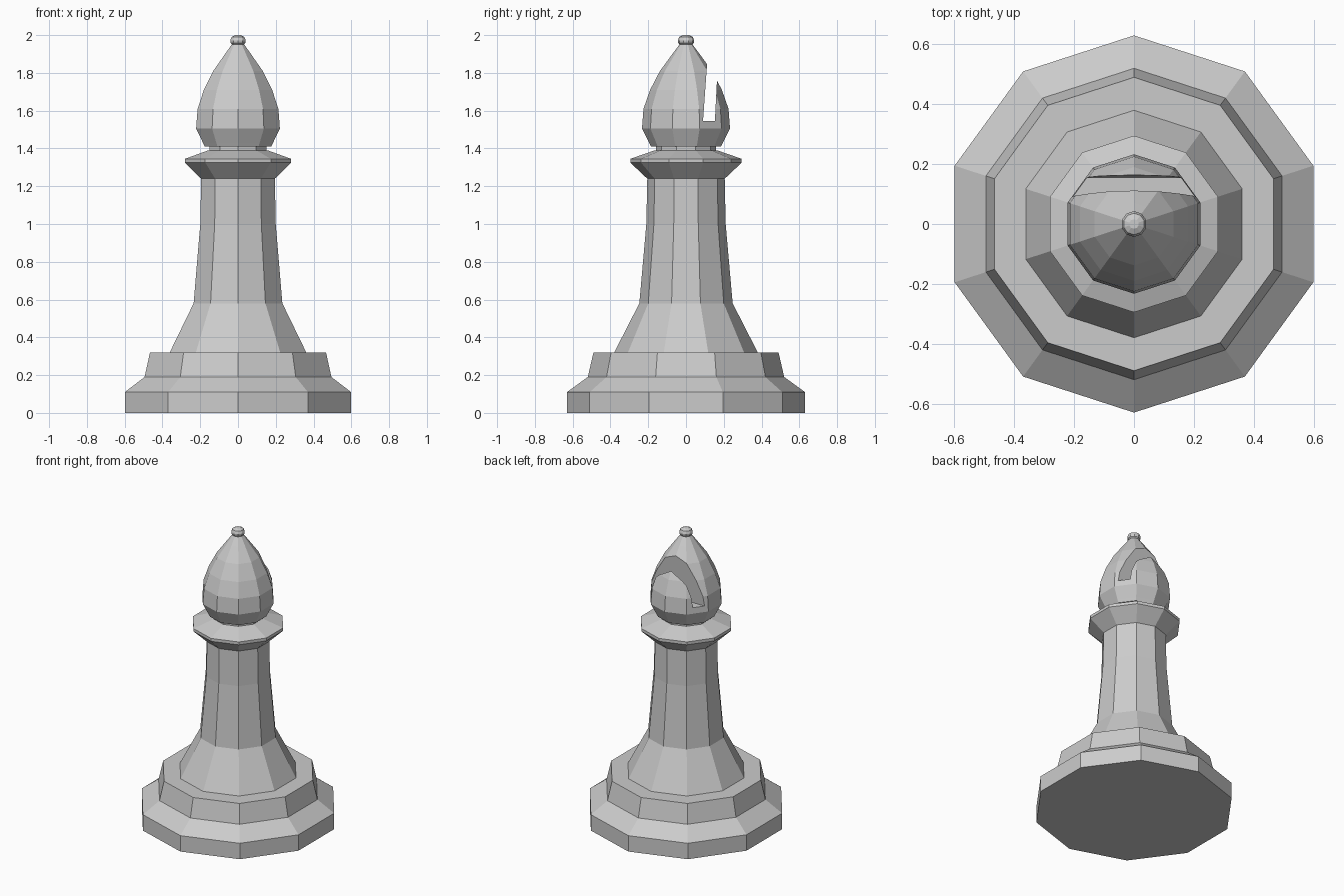
import bpy
import bmesh
import math

cube = bpy.data.objects.get("Cube")
if cube:
    bpy.data.objects.remove(cube, do_unlink=True)

SIDES = 10

grey = bpy.data.materials.new("plain grey")
grey.use_nodes = True
COLOUR = (0.6, 0.6, 0.6, 1)
grey.diffuse_color = COLOUR
grey.node_tree.nodes["Principled BSDF"].inputs["Base Color"].default_value = COLOUR


def add_object(name, bm):
    """Turn a bmesh into a flat-shaded grey object."""
    bmesh.ops.recalc_face_normals(bm, faces=bm.faces)
    mesh = bpy.data.meshes.new(name)
    bm.to_mesh(mesh)
    bm.free()
    mesh.materials.append(grey)
    obj = bpy.data.objects.new(name, mesh)
    bpy.context.collection.objects.link(obj)
    return obj


def turned(name, profile):
    """Ten-sided turned solid from (radius, height) pairs, capped at both ends."""
    bm = bmesh.new()
    rings = []
    for radius, z in profile:
        angles = [math.pi / 2 + math.tau * i / SIDES for i in range(SIDES)]
        rings.append([bm.verts.new((radius * math.cos(a), radius * math.sin(a), z))
                      for a in angles])
    for low, high in zip(rings, rings[1:]):
        for i in range(SIDES):
            j = (i + 1) % SIDES
            bm.faces.new((low[i], low[j], high[j], high[i]))
    bm.faces.new(rings[0][::-1])
    bm.faces.new(rings[-1])
    return add_object(name, bm)


# Stepped foot
turned("base", [(0.63, 0), (0.63, 0.11), (0.52, 0.19), (0.49, 0.32)])

# Flared stem
turned("column", [(0.38, 0.32), (0.247, 0.58), (0.21, 1.0), (0.205, 1.24)])

# Flared ring and the neck above it
turned("collar", [(0.205, 1.24), (0.295, 1.325), (0.295, 1.345), (0.165, 1.39)])
turned("neck", [(0.16, 1.39), (0.16, 1.41)])

# Pointed head
head = turned("head", [(0.185, 1.41), (0.195, 1.43), (0.233, 1.505), (0.225, 1.61),
                       (0.19, 1.71), (0.138, 1.81), (0.072, 1.9), (0.035, 1.95)])

# Leaning slot through the back of the head
bm = bmesh.new()
outline = [(0.09, 1.545), (0.153, 1.545), (0.175, 1.98), (0.121, 1.98)]
slab = bm.faces.new([bm.verts.new((-0.4, y, z)) for y, z in outline])
side = bmesh.ops.extrude_face_region(bm, geom=[slab])
bmesh.ops.translate(bm, vec=(0.8, 0, 0),
                    verts=[v for v in side["geom"] if isinstance(v, bmesh.types.BMVert)])
cutter = add_object("slot_cutter", bm)
cutter.hide_render = True
cutter.hide_set(True)

slot = head.modifiers.new("slot", "BOOLEAN")
slot.operation = "DIFFERENCE"
slot.solver = "EXACT"
slot.object = cutter

# Apply the cut, then drop the helper
bpy.context.view_layer.objects.active = head
head.select_set(True)
bpy.ops.object.modifier_apply(modifier=slot.name)
bpy.data.objects.remove(cutter, do_unlink=True)

# Small bead on the tip
turned("finial", [(0.025, 1.942), (0.041, 1.958), (0.043, 1.972), (0.036, 1.99), (0.016, 2.0)])
